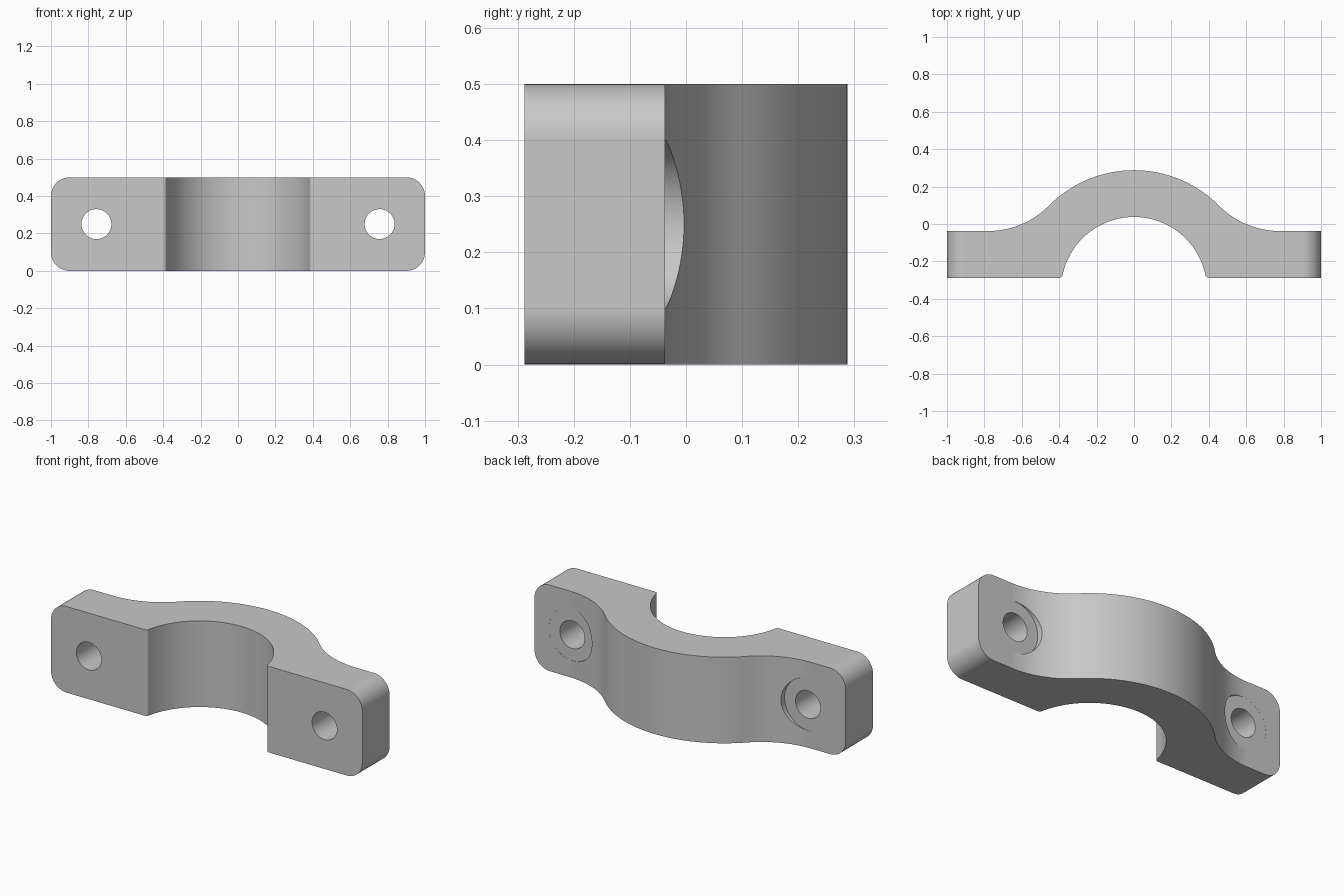
import bpy, bmesh
from math import sin, cos, pi, atan2, sqrt

if "Cube" in bpy.data.objects:
    bpy.data.objects.remove(bpy.data.objects["Cube"])

HEIGHT = 0.5
FRONT, BACK = -0.2875, -0.0375        # flange faces
AXIS_Y = -0.3525                      # bore axis
BORE, OUTER = 0.39, 0.64
BLEND_X, EDGE_R = 0.78, 0.017
HOLE_X, HOLE_R, SEAT_R = 0.757, 0.08, 0.15

metal = bpy.data.materials.new("light grey metal")
metal.use_nodes = True
metal.diffuse_color = (0.58, 0.58, 0.58, 1)
metal.node_tree.nodes["Principled BSDF"].inputs["Base Color"].default_value = (0.58, 0.58, 0.58, 1)


def arc(cx, cy, r, a0, a1, n):
    angles = [a0 + (a1 - a0) * i / n for i in range(n + 1)]
    return [(cx + r * cos(a), cy + r * sin(a)) for a in angles]


def half_profile():
    # Concave blend tangent to the outer arc and the flange back
    d = BACK - AXIS_Y
    blend_r = (BLEND_X ** 2 + d * d - OUTER ** 2) / (2 * (OUTER - d))
    theta = atan2(d + blend_r, BLEND_X)
    # Small rounding where the bore meets the flange front
    e = FRONT + EDGE_R - AXIS_Y
    edge_x = sqrt((BORE + EDGE_R) ** 2 - e * e)
    phi = atan2(e, edge_x)
    pts = arc(0, AXIS_Y, OUTER, pi / 2, theta, 28)
    pts += arc(BLEND_X, BACK + blend_r, blend_r, pi + theta, 1.5 * pi, 20)[1:]
    pts += [(1, BACK), (1, FRONT)]
    pts += arc(edge_x, FRONT + EDGE_R, EDGE_R, 1.5 * pi, pi + phi, 6)
    pts += arc(0, AXIS_Y, BORE, phi, pi / 2, 32)[1:]
    return pts


def make_clamp():
    right = half_profile()
    outline = right + [(-x, y) for x, y in reversed(right[1:-1])]
    bm = bmesh.new()
    face = bm.faces.new([bm.verts.new((x, y, 0)) for x, y in outline])
    top = bmesh.ops.extrude_face_region(bm, geom=[face])["geom"]
    bmesh.ops.translate(bm, vec=(0, 0, HEIGHT),
                        verts=[v for v in top if isinstance(v, bmesh.types.BMVert)])
    bmesh.ops.recalc_face_normals(bm, faces=bm.faces)
    # Round the flange end corners
    corners = [e for e in bm.edges
               if all(abs(v.co.x) > 0.999 for v in e.verts)
               and abs(e.verts[0].co.z - e.verts[1].co.z) < 0.001]
    bmesh.ops.bevel(bm, geom=corners, offset=0.1, segments=12, profile=0.5, affect='EDGES')
    mesh = bpy.data.meshes.new("clamp_half")
    bm.to_mesh(mesh)
    bm.free()
    mesh.materials.append(metal)
    obj = bpy.data.objects.new("clamp_half", mesh)
    bpy.context.collection.objects.link(obj)
    return obj


def drill(obj, x, radius, y0, y1):
    bpy.ops.mesh.primitive_cylinder_add(vertices=64, radius=radius, depth=y1 - y0,
                                        location=(x, (y0 + y1) / 2, HEIGHT / 2),
                                        rotation=(pi / 2, 0, 0))
    cutter = bpy.context.object
    cutter.name = "drill_cutter"
    cutter.hide_render = True
    cutter.data.materials.append(metal)
    mod = obj.modifiers.new("drill", 'BOOLEAN')
    mod.operation = 'DIFFERENCE'
    mod.solver = 'EXACT'
    mod.object = cutter
    bpy.context.view_layer.objects.active = obj
    bpy.ops.object.modifier_apply(modifier=mod.name)
    bpy.data.objects.remove(cutter)


clamp = make_clamp()
# Bolt holes and the flat bolt head seats cut into the blend
for side in (-1, 1):
    drill(clamp, side * HOLE_X, SEAT_R, BACK - 0.0004, 0.4)
    drill(clamp, side * HOLE_X, HOLE_R, -0.5, 0.4)

bpy.ops.object.select_all(action='DESELECT')
clamp.select_set(True)
bpy.context.view_layer.objects.active = clamp
bpy.ops.object.shade_smooth_by_angle(angle=pi / 7)
flat = clamp.modifiers.new("even_normals", 'WEIGHTED_NORMAL')
flat.keep_sharp = True
